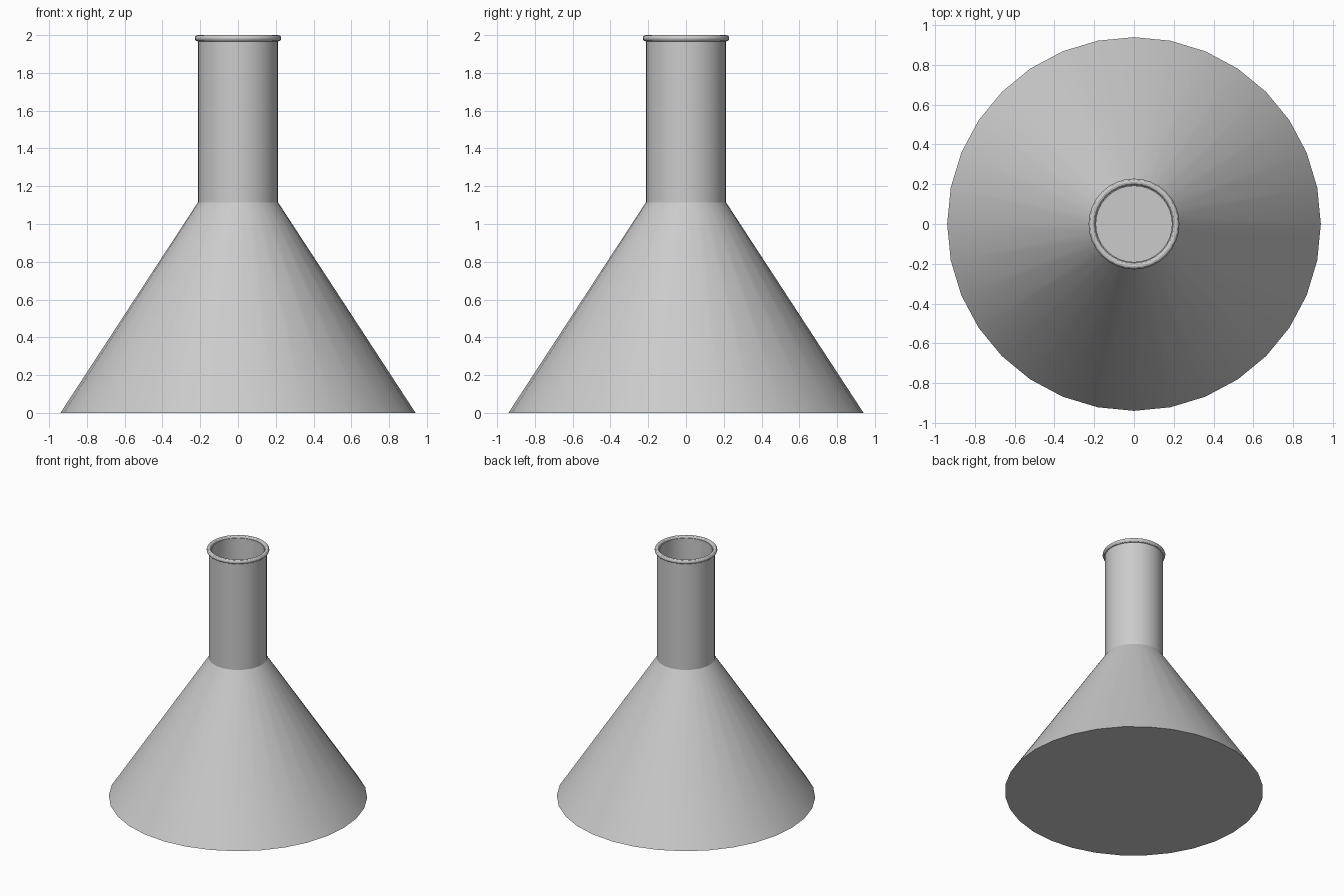
import bpy, bmesh, math

if "Cube" in bpy.data.objects:
    bpy.data.objects.remove(bpy.data.objects["Cube"])

SIDES = 32


def finish(obj):
    bpy.ops.object.select_all(action='DESELECT')
    obj.select_set(True)
    bpy.context.view_layer.objects.active = obj
    bpy.ops.object.shade_smooth_by_angle(angle=math.radians(30))


def lathe(name, profile):
    """Revolve (radius, z) points around z."""
    bm = bmesh.new()
    verts = [bm.verts.new((r, 0, z)) for r, z in profile]
    edges = [bm.edges.new(pair) for pair in zip(verts, verts[1:])]
    bmesh.ops.spin(bm, geom=verts + edges, cent=(0, 0, 0), axis=(0, 0, 1),
                   angle=math.tau, steps=SIDES)
    bmesh.ops.remove_doubles(bm, verts=bm.verts[:], dist=0.0005)
    bmesh.ops.recalc_face_normals(bm, faces=bm.faces[:])
    mesh = bpy.data.meshes.new(name)
    bm.to_mesh(mesh)
    bm.free()
    obj = bpy.data.objects.new(name, mesh)
    bpy.context.collection.objects.link(obj)
    finish(obj)


# Hollow body: base, cone and neck outside, then back down the inner wall
lathe("flask_body", [
    (0, 0), (0.94, 0), (0.212, 1.115), (0.212, 1.985),
    (0.191, 1.985), (0.191, 1.109), (0.903, 0.02), (0, 0.02),
])

# Rounded lip around the mouth
bpy.ops.mesh.primitive_torus_add(
    major_segments=SIDES, minor_segments=12, major_radius=0.212,
    minor_radius=0.0165, location=(0, 0, 1.9835))
lip = bpy.context.object
lip.name = "mouth_lip"
finish(lip)
